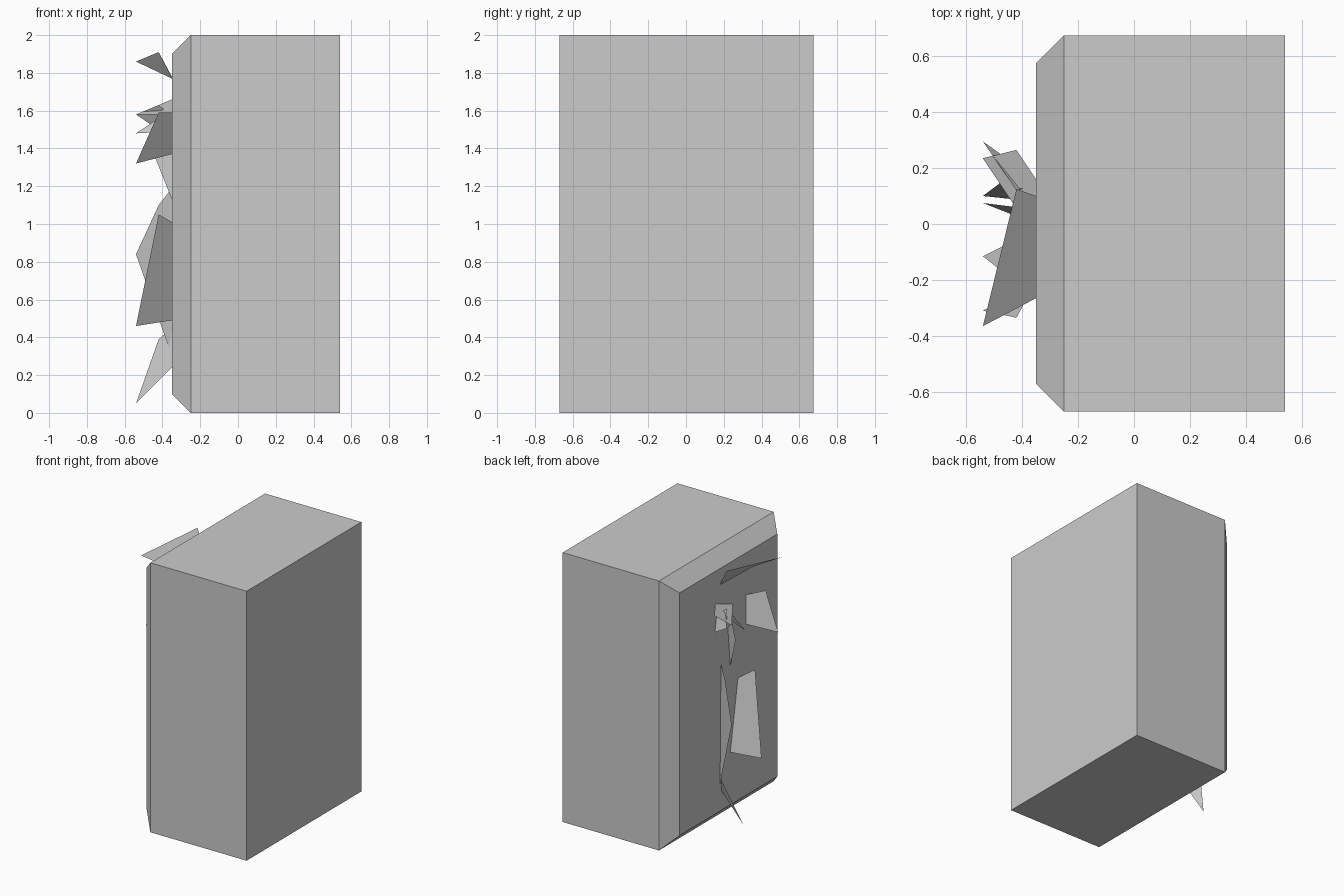
import bpy, bmesh

if "Cube" in bpy.data.objects:
    bpy.data.objects.remove(bpy.data.objects["Cube"])

def add_object(name, bm):
    mesh = bpy.data.meshes.new(name)
    bm.to_mesh(mesh)
    bm.free()
    ob = bpy.data.objects.new(name, mesh)
    bpy.context.collection.objects.link(ob)
    return ob

# Block with one chamfered face on the -x side
bm = bmesh.new()
bmesh.ops.create_cube(bm, size=1)
bmesh.ops.scale(bm, vec=(0.89, 1.345, 2.0), verts=bm.verts)
bmesh.ops.translate(bm, vec=(0.095, 0.002, 1.0), verts=bm.verts)
rim = [e for e in bm.edges if all(v.co.x < -0.3 for v in e.verts)]
bmesh.ops.bevel(bm, geom=rim, offset=0.1, offset_type='OFFSET',
                segments=1, affect='EDGES')
add_object("block", bm)

# Faceted flakes on the chamfered face: each has a foot, a raised tip,
# a half-raised shoulder and a second foot, given as (y, z)
DEPTHS = (-0.35, -0.54, -0.42, -0.35)
FLAKES = [
    ((-0.265, 1.77), (-0.365, 1.86), (0.125, 1.91), (0.10, 1.78)),
    ((-0.205, 1.37), (-0.31, 1.32), (-0.335, 1.59), (-0.205, 1.59)),
    ((-0.02, 0.49), (-0.115, 0.46), (-0.21, 1.05), (-0.11, 1.01)),
    ((0.16, 1.45), (0.295, 1.58), (0.12, 1.63), (0.14, 1.57)),
    ((-0.05, 1.58), (0.235, 1.58), (0.265, 1.63), (0.16, 1.66)),
    ((0.0, 1.49), (0.075, 1.48), (0.06, 1.56), (0.03, 1.60)),
    ((0.10, 0.30), (0.235, 0.84), (0.14, 1.10), (0.09, 1.19)),
    ((0.08, 0.24), (0.10, 0.05), (0.19, 0.39), (0.10, 0.45)),
]
for i, flake in enumerate(FLAKES):
    bm = bmesh.new()
    bm.faces.new([bm.verts.new((x, y, z)) for x, (y, z) in zip(DEPTHS, flake)])
    add_object(f"flake_{i + 1}", bm)

# Small inner flake below the cluster
bm = bmesh.new()
bm.faces.new([bm.verts.new(p) for p in (
    (-0.35, -0.02, 1.13), (-0.45, 0.06, 1.38), (-0.40, 0.03, 1.48), (-0.35, 0.01, 1.43))])
add_object("small_flake", bm)
